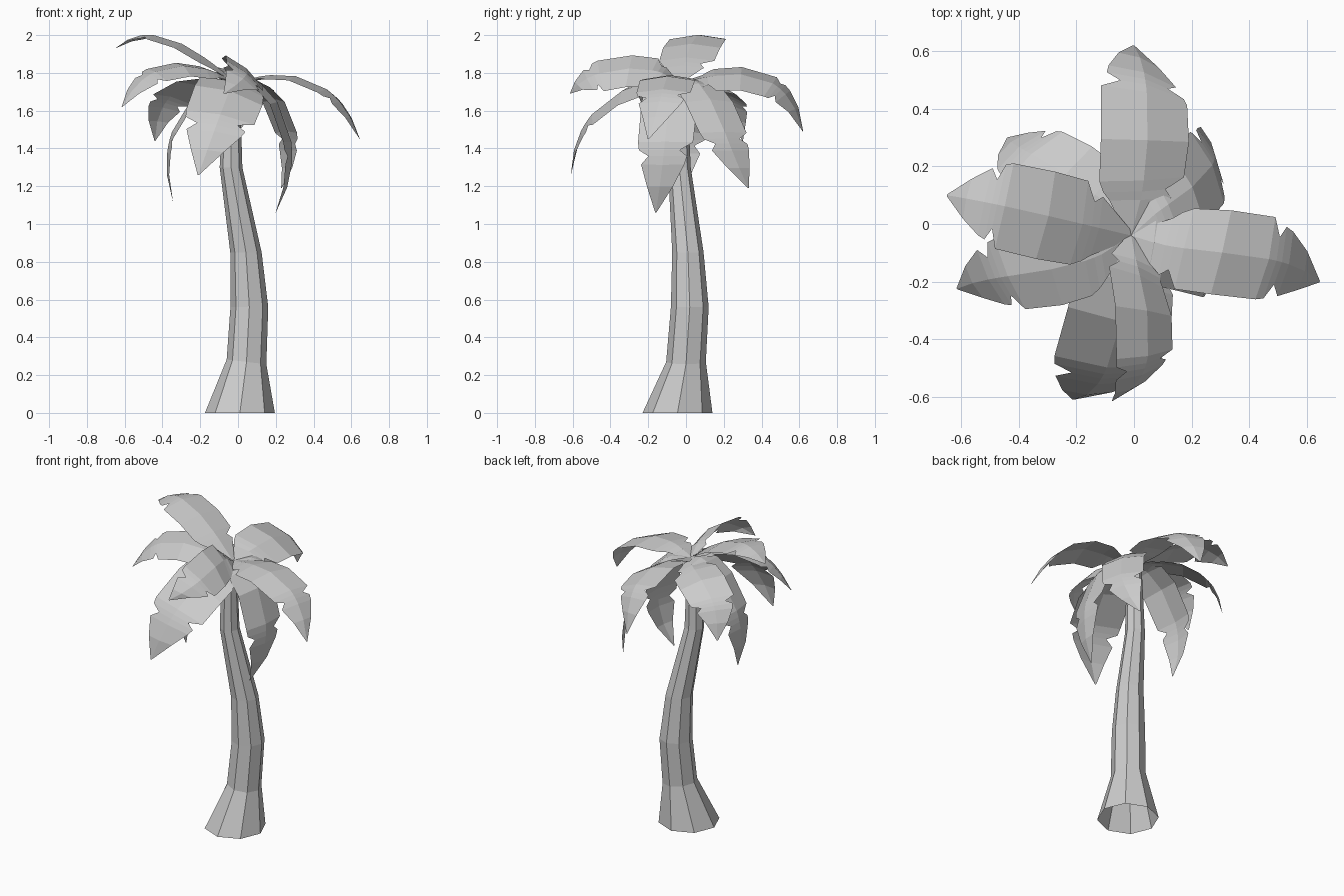
import bpy
from math import radians, cos, sin, pi
from mathutils import Vector, Matrix

if "Cube" in bpy.data.objects:
    bpy.data.objects.remove(bpy.data.objects["Cube"])


def make_object(name, verts, faces):
    mesh = bpy.data.meshes.new(name)
    mesh.from_pydata(verts, [], faces)
    mesh.update()
    ob = bpy.data.objects.new(name, mesh)
    bpy.context.collection.objects.link(ob)
    return ob


# Trunk: open eight-sided tube along a bent path (x, y, z, radius)
SIDES = 8
rings = [(0.01, -0.045, 0.0, 0.185), (0.045, 0.0, 0.27, 0.105),
         (0.06, 0.02, 0.56, 0.10), (0.042, 0.01, 0.85, 0.083),
         (-0.037, -0.035, 1.3, 0.06), (-0.035, -0.04, 1.75, 0.045)]
verts, faces = [], []
for x, y, z, r in rings:
    for k in range(SIDES):
        a = 2 * pi * k / SIDES
        # second ring tilts slightly with the lean
        tilt = -0.12 * r * cos(a) if 0.1 < z < 0.4 else 0
        verts.append((x + r * cos(a), y + r * sin(a), z + tilt))
for i in range(len(rings) - 1):
    for k in range(SIDES):
        n = (k + 1) % SIDES
        faces.append((i * SIDES + k, i * SIDES + n,
                      (i + 1) * SIDES + n, (i + 1) * SIDES + k))
faces.append(tuple(range((len(rings) - 1) * SIDES, len(rings) * SIDES)))
make_object("trunk", verts, faces)

# Leaf outline: (position along rib, left width, right width), with V notches
OUTLINE = [(0.0, 0.10, 0.10), (0.18, 0.65, 0.70), (0.22, 0.82, 0.55),
           (0.27, 0.95, 0.97), (0.45, 1.0, 1.0), (0.68, 0.98, 0.98),
           (0.72, 0.55, 0.92), (0.75, 0.82, 0.55), (0.79, 0.76, 0.78),
           (0.89, 0.46, 0.46), (1.0, 0.02, 0.02)]
BASE = Vector((-0.01, -0.04, 1.75))


def rib(pts, t):
    """Cubic through four points at t = 0, 1/3, 2/3, 1."""
    out = Vector()
    for i, p in enumerate(pts):
        w = 1.0
        for j in range(4):
            if j != i:
                w *= (3 * t - j) / (i - j)
        out += w * p
    return out


def frond(name, p1, p2, tip, half, roll=0, face=None):
    pts = [BASE, Vector(p1), Vector(p2), Vector(tip)]
    head = pts[3] - BASE
    if face is not None:  # facing direction differs from the rib heading
        head = Vector((cos(radians(face)), sin(radians(face)), 0))
    flat = Vector((head.y, -head.x, 0)).normalized()
    verts, faces = [], []
    for t, left, right in OUTLINE:
        c = rib(pts, t)
        tangent = (rib(pts, t + 0.02) - rib(pts, t - 0.02)).normalized()
        # roll eases in from the stem
        turn = Matrix.Rotation(radians(roll) * min(1, t * 4), 3, tangent)
        side = turn @ flat
        normal = side.cross(tangent).normalized()
        for s in (-left, 0, right):
            verts.append(c + side * half * s - normal * half * 0.15 * abs(s))
    for i in range(len(OUTLINE) - 1):
        for k in (0, 1):
            a = i * 3 + k
            faces.append((a, a + 1, a + 4, a + 3))
    make_object(name, verts, faces)


# Fronds: upper crown
frond("frond_back", (0.04, 0.2, 1.79), (0.045, 0.45, 1.75), (0, 0.62, 1.49), 0.165, 22)
frond("frond_right", (0.22, -0.09, 1.79), (0.46, -0.12, 1.72), (0.645, -0.2, 1.45), 0.15)
frond("frond_left_top", (-0.22, 0.01, 1.91), (-0.44, 0.06, 2.0), (-0.65, 0.1, 1.93), 0.155)
frond("frond_left_front", (-0.21, -0.14, 1.83), (-0.43, -0.18, 1.81), (-0.615, -0.225, 1.62), 0.14, -15)
frond("frond_front_top", (0.03, -0.22, 1.82), (0.05, -0.45, 1.80), (-0.075, -0.615, 1.69), 0.13, -42)

# Fronds: lower, drooping
frond("frond_left_back", (-0.17, 0.13, 1.75), (-0.35, 0.24, 1.68), (-0.44, 0.3, 1.44), 0.14, 15)
frond("frond_right_back_low", (0.15, 0.09, 1.72), (0.27, 0.2, 1.5), (0.23, 0.33, 1.19), 0.14, 0, 25)
frond("frond_right_low", (0.15, -0.08, 1.72), (0.28, -0.11, 1.45), (0.2, -0.16, 1.06), 0.15, 0, -8)
frond("frond_front_low", (-0.03, -0.25, 1.74), (-0.09, -0.49, 1.59), (-0.21, -0.61, 1.26), 0.19, -18)
frond("frond_left_low", (-0.17, -0.03, 1.73), (-0.345, -0.03, 1.5), (-0.345, -0.05, 1.12), 0.14)
